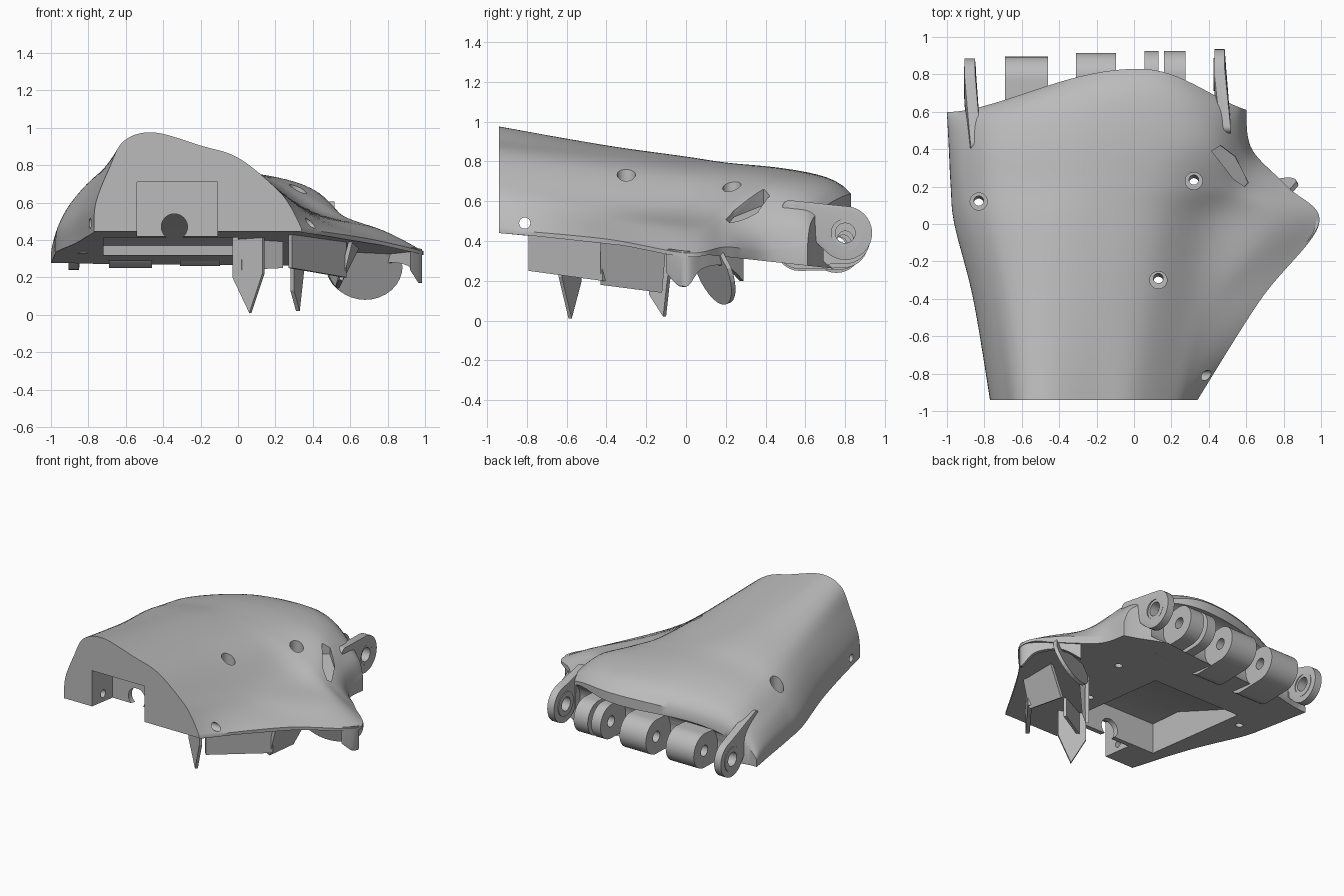
import bpy, bmesh, math
from mathutils import Vector, Matrix

if "Cube" in bpy.data.objects:
    bpy.data.objects.remove(bpy.data.objects["Cube"])

grey = bpy.data.materials.new("plain grey")
grey.use_nodes = True
COLOUR = (0.5, 0.5, 0.5, 1)
grey.diffuse_color = COLOUR
grey.node_tree.nodes["Principled BSDF"].inputs["Base Color"].default_value = COLOUR


def smooth_shade(obj):
    bpy.ops.object.select_all(action="DESELECT")
    obj.select_set(True)
    bpy.context.view_layer.objects.active = obj
    bpy.ops.object.shade_smooth_by_angle(angle=math.radians(35))


def finish(name, bm):
    bmesh.ops.recalc_face_normals(bm, faces=bm.faces)
    mesh = bpy.data.meshes.new(name)
    bm.to_mesh(mesh)
    bm.free()
    mesh.materials.append(grey)
    obj = bpy.data.objects.new(name, mesh)
    bpy.context.collection.objects.link(obj)
    return obj


def cut(obj, cutter):
    """Subtract the cutter, bake the result and drop the cutter."""
    cutter.hide_render = True
    mod = obj.modifiers.new("cut", "BOOLEAN")
    mod.operation, mod.solver, mod.object = "DIFFERENCE", "EXACT", cutter
    bpy.context.view_layer.update()
    graph = bpy.context.evaluated_depsgraph_get()
    mesh = bpy.data.meshes.new_from_object(obj.evaluated_get(graph))
    obj.modifiers.clear()
    obj.data = mesh
    bpy.data.objects.remove(cutter)


def rod(name, centre, axis, radius, length):
    bm = bmesh.new()
    turn = Vector(axis).to_track_quat("Z", "Y").to_matrix().to_4x4()
    bmesh.ops.create_cone(bm, cap_ends=True, segments=32, radius1=radius, radius2=radius,
                          depth=length, matrix=Matrix.Translation(centre) @ turn)
    return finish(name, bm)


def hull(name, points):
    bm = bmesh.new()
    verts = [bm.verts.new(p) for p in points]
    bmesh.ops.convex_hull(bm, input=verts)
    bmesh.ops.delete(bm, geom=[v for v in bm.verts if not v.link_faces], context="VERTS")
    bmesh.ops.dissolve_limit(bm, angle_limit=0.01, verts=bm.verts, edges=bm.edges)
    return finish(name, bm)


def plate(name, outline, depth):
    """Flat outline pushed along a depth vector."""
    bm = bmesh.new()
    face = bm.faces.new([bm.verts.new(p) for p in outline])
    new = bmesh.ops.extrude_face_region(bm, geom=[face])["geom"]
    bmesh.ops.translate(bm, vec=depth, verts=[g for g in new if isinstance(g, bmesh.types.BMVert)])
    return finish(name, bm)


def spline(pts, t):
    """Catmull-Rom through equally spaced control points."""
    f = t * (len(pts) - 1)
    i = min(int(f), len(pts) - 2)
    f -= i
    p = [pts[max(0, min(len(pts) - 1, i + k))] for k in (-1, 0, 1, 2)]
    return p[1] + 0.5 * f * (p[2] - p[0] + f * (2 * p[0] - 5 * p[1] + 4 * p[2] - p[3]
                             + f * (3 * (p[1] - p[2]) + p[3] - p[0])))


# Cross-sections of the hand shell: distance along y, then x and z across the back
SECTIONS = [
    (-.94, (-.77, -.76, -.69, -.61, -.45, -.2, .0, .2, .28, .34), (.46, .6, .78, .93, .975, .905, .84, .68, .58, .46)),
    (-.4, (-.86, -.85, -.77, -.66, -.47, -.2, .07, .32, .48, .68), (.41, .54, .71, .83, .88, .85, .77, .59, .5, .41)),
    (0, (-.96, -.95, -.86, -.72, -.47, -.2, .12, .42, .75, .99), (.37, .48, .64, .76, .82, .81, .74, .55, .46, .34)),
    (.2, (-.98, -.97, -.9, -.75, -.47, -.2, .15, .45, .62, .82), (.35, .45, .58, .71, .78, .79, .74, .6, .49, .37)),
    (.4, (-.99, -.98, -.91, -.76, -.47, -.2, .18, .42, .57, .63), (.32, .42, .54, .67, .75, .77, .74, .66, .5, .35)),
    (.6, (-1, -.99, -.9, -.76, -.47, -.2, .15, .38, .55, .6), (.3, .38, .5, .61, .7, .73, .72, .65, .53, .38)),
]


def floor(y):
    return .445 - .109 * (y + .94)


def shell_point(u, v):
    y = spline([s[0] for s in SECTIONS], v)
    x = spline([spline(s[1], u) for s in SECTIONS], v)
    z = spline([spline(s[2], u) for s in SECTIONS], v)
    reach = (x - .03) / (.62 if x > .03 else 1)
    y += .23 * math.cos(min(1, abs(reach)) * math.pi / 2) ** 1.5 * v ** 6
    return Vector((x, y, z - .1 * v ** 24 * math.sin(math.pi * u)))


# Solid hand shell with a flat sloping underside
NU, NV = 60, 48
bm = bmesh.new()
top, low = {}, {}
for j in range(NV + 1):
    for i in range(NU + 1):
        p = shell_point(i / NU, j / NV)
        top[i, j] = bm.verts.new(p)
        low[i, j] = bm.verts.new((p.x, p.y, min(floor(p.y), p.z - .02)))
for j in range(NV):
    for i in range(NU):
        ring = [(i, j), (i + 1, j), (i + 1, j + 1), (i, j + 1)]
        bm.faces.new([top[k] for k in ring])
        bm.faces.new([low[k] for k in reversed(ring)])
edge = [(i, 0) for i in range(NU)] + [(NU, j) for j in range(NV)]
edge += [(i, NV) for i in range(NU, 0, -1)] + [(0, j) for j in range(NV, 0, -1)]
for a, b in zip(edge, edge[1:] + edge[:1]):
    bm.faces.new((low[a], low[b], top[b], top[a]))
shell = finish("hand_shell", bm)

# Wrist pocket, sloped inner pocket and the round passage between them
cut(shell, plate("wrist_pocket", [(-.54, -1, .2), (-.11, -1, .2), (-.11, -1, .71), (-.54, -1, .71)], (0, .3, 0)))
cut(shell, plate("inner_pocket", [(-.72, -.66, .2), (-.72, -.66, .64), (-.72, -.4, .62),
                                  (-.72, .22, .37), (-.72, .24, .2)], (.72, 0, 0)))
cut(shell, rod("cable_hole", (-.34, -.7, .47), (0, 1, 0), .07, .35))

# Trough that clears the knuckle barrels
cut(shell, rod("knuckle_trough", (-.21, .79, .395), (1, .02, .04), .165, 1.26))

# Screw holes with wide mouths, and the wrist pin hole
for x, y, z in ((-.83, .12, .64), (.32, .23, .68), (.13, -.3, .74)):
    cut(shell, rod("screw_hole", (x, y, .5), (0, .06, 1), .026, 1))
    cut(shell, rod("screw_mouth", (x, y, z + .08), (0, 0, 1), .046, .32))
cut(shell, rod("pin_hole", (0, -.81, .49), (1, 0, 0), .028, 2))

# Slanted slot beside the thumb
cut(shell, plate("thumb_slot", [(.41, .39, .58), (.46, .42, .58), (.54, .36, .52),
                                (.61, .22, .47), (.59, .2, .47), (.53, .24, .52)], (.02, 0, .3)))
smooth_shade(shell)


def link(name, x0, x1, y, z, r, tail, bore, splay=0):
    """Hinge link: a round eye blended into a smaller rounded tail."""
    points = []
    for cy, cz, cr, shift in ((y, z, r, 0), (*tail, splay)):
        for k in range(32):
            a = k * math.tau / 32
            for x in (x0, x1):
                points.append((x + shift, cy + cr * math.cos(a), cz + cr * math.sin(a)))
    obj = hull(name, points)
    cut(obj, rod("bore", ((x0 + x1) / 2, y, z), (1, 0, 0), bore, .5))
    smooth_shade(obj)


# Knuckle barrels
for name, x0, x1, y, z in (("little", -.69, -.46, .77, .38), ("ring", -.31, -.095, .79, .39),
                           ("middle_a", .055, .13, .8, .41), ("middle_b", .16, .275, .8, .41)):
    link(name + "_knuckle", x0, x1, y, z, .125, (.57, z - .01, .12), .04)

# Outer hinge ears
link("left_ear", .43, .485, .8, .44, .135, (.52, .57, .035), .07, .03)
link("right_ear", -.905, -.85, .755, .37, .13, (.43, .56, .035), .07, .03)
for x, y, z in ((.457, .8, .44), (-.877, .755, .37)):
    rim = rod("ear_rim", (x, y, z), (1, 0, 0), .088, .066)
    cut(rim, rod("bore", (x, y, z), (1, 0, 0), .05, .5))

# Thumb socket: drooping lip around the open edge
bm = bmesh.new()
rows = []
for k in range(25):
    t = k / 24
    x = spline((.94, .985, .93, .81, .71), t)
    y = spline((-.08, 0, .08, .2, .29), t)
    drop = spline((.12, .18, .09, .1, .17), t)
    z = spline((.36, .35, .35, .375, .37), t)
    rows.append([bm.verts.new((x - d, y - d, h)) for d, h in ((0, z), (0, z - drop), (.02, z - drop), (.02, z))])
for a, b in zip(rows, rows[1:]):
    for i in range(4):
        bm.faces.new((a[i], b[i], b[i - 1], a[i - 1]))
bm.faces.new(rows[0])
bm.faces.new(rows[-1])
smooth_shade(finish("thumb_lip", bm))

# Thumb socket: hanging rounded wall, leaning inwards towards the bottom
arc = [math.pi + k * math.pi / 16 for k in range(17)]
rim = [(.68 + .2 * math.cos(a), .26 + .18 * math.sin(a)) for a in arc] + [(.84, .35), (.52, .38)]
plate("thumb_back_wall", [(x, .19 + .4 * (x - .68) - .35 * (z - .08), z) for x, z in rim], (-.012, .02, .008))

# Thumb socket: slanted side panel, outer box wall, pointed rib and bracket
plate("thumb_side_panel", [(.62, -.43, .42), (.56, -.43, .18), (.54, -.12, .14), (.66, -.1, .38)], (-.02, 0, .01))
plate("thumb_outer_wall", [(.29, -.79, .46), (.29, -.79, .25), (.58, -.42, .2), (.58, -.42, .42)], (-.02, .02, 0))
plate("thumb_rib", [(.13, -.64, .43), (.13, -.64, .22), (.06, -.59, .01), (-.03, -.54, .2), (-.03, -.54, .42)],
      (.012, .016, 0))
plate("thumb_rear_wall", [(.02, -.57, .43), (.02, -.57, .24), (.24, -.45, .25), (.24, -.45, .42)], (-.012, .016, 0))
plate("thumb_bracket", [(.28, -.2, .4), (.28, -.17, .13), (.31, -.1, .02), (.33, -.08, .2), (.35, -.05, .4)],
      (.02, -.015, 0))
